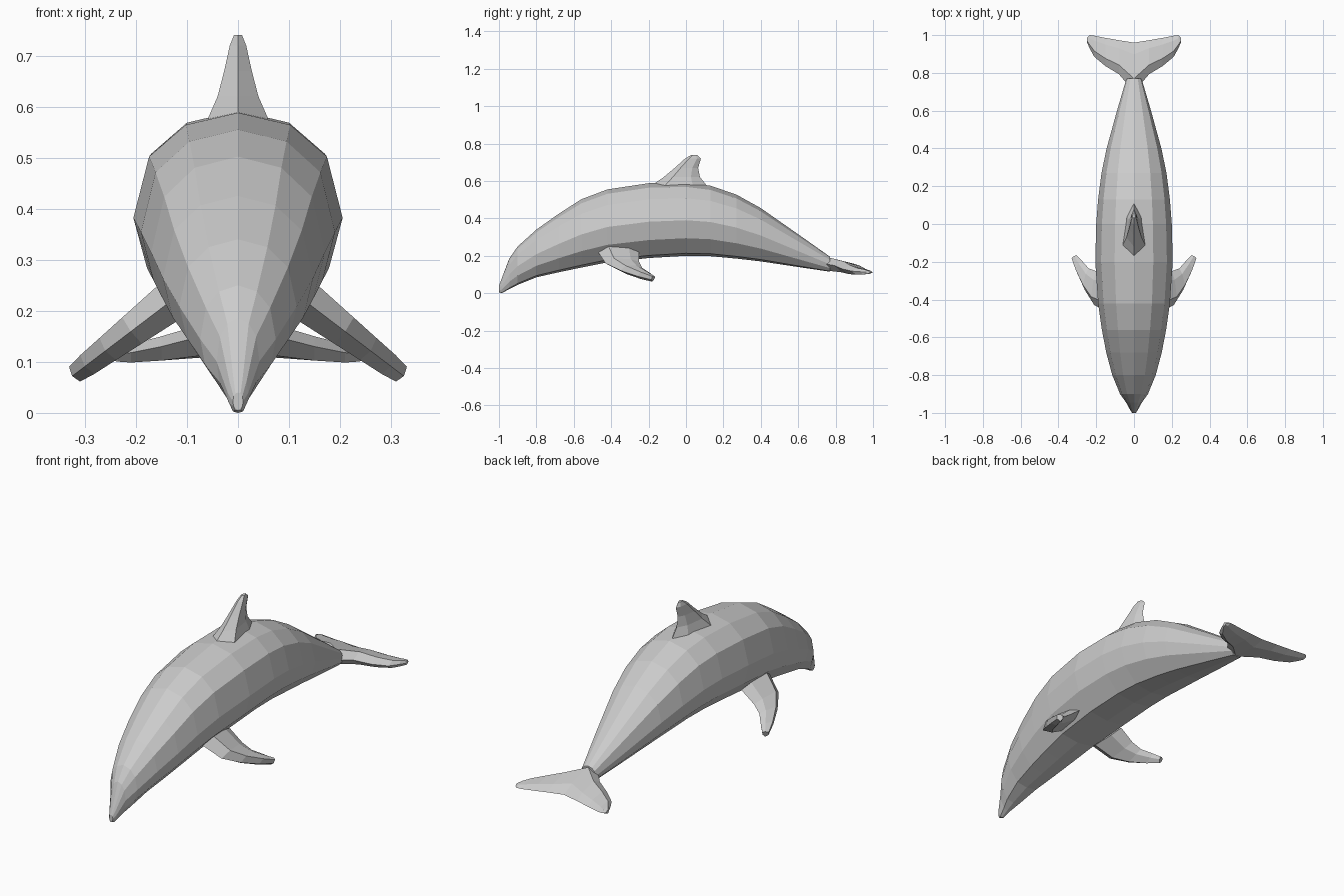
import bpy
import bmesh
from mathutils import Vector


def loft(name, rings, mirror=False, cap_start=True):
    """Skin a list of equal-length point rings with flat faces."""
    bm = bmesh.new()
    loops = [[bm.verts.new(p) for p in ring] for ring in rings]
    for a, b in zip(loops, loops[1:]):
        n = len(a)
        for i in range(n):
            j = (i + 1) % n
            bm.faces.new((a[i], a[j], b[j], b[i]))
    if cap_start:
        bm.faces.new(loops[0])
    bm.faces.new(loops[-1])
    bmesh.ops.recalc_face_normals(bm, faces=bm.faces)
    if not cap_start and sum(f.normal.z * f.calc_center_median().z for f in bm.faces) < -99:
        bmesh.ops.reverse_faces(bm, faces=bm.faces)
    mesh = bpy.data.meshes.new(name)
    bm.to_mesh(mesh)
    bm.free()
    ob = bpy.data.objects.new(name, mesh)
    bpy.context.collection.objects.link(ob)
    if mirror:
        mod = ob.modifiers.new("mirror", 'MIRROR')
        mod.use_axis[0] = True
        mod.use_clip = True
    return ob


def blade(lead, trail, half, normal):
    """Six-sided fin section between a leading and a trailing point."""
    a, b, n = Vector(lead), Vector(trail), Vector(normal).normalized() * half
    f, r = a.lerp(b, 0.25), a.lerp(b, 0.75)
    return [a, f + n, r + n * 0.65, b, r - n * 0.65, f - n]


# Body: y, bottom z, top z, half width
stations = [
    (-1.0, 0.005, 0.04, 0.010),
    (-0.985, 0.0, 0.08, 0.020),
    (-0.945, 0.022, 0.185, 0.042),
    (-0.90, 0.045, 0.25, 0.074),
    (-0.80, 0.085, 0.34, 0.115),
    (-0.68, 0.112, 0.425, 0.147),
    (-0.56, 0.137, 0.502, 0.170),
    (-0.42, 0.165, 0.555, 0.190),
    (-0.20, 0.188, 0.588, 0.205),
    (0.00, 0.200, 0.592, 0.200),
    (0.13, 0.198, 0.575, 0.190),
    (0.27, 0.185, 0.527, 0.172),
    (0.40, 0.170, 0.455, 0.145),
    (0.60, 0.140, 0.315, 0.090),
    (0.77, 0.115, 0.195, 0.040),
]
half_section = [(0.5, 0.88), (0.85, 0.57), (1, -0.03), (0.87, -0.52), (0.5, -0.93)]
section = ([(0, 1)] + half_section + [(0, -1)]
           + [(-x, z) for x, z in reversed(half_section)])
loft("body", [[(x * w, y, (lo + hi) / 2 + z * (hi - lo) / 2) for x, z in section]
              for y, lo, hi, w in stations])

# Dorsal fin: z, front y, back y, half thickness
dorsal = [(0.54, -0.24, 0.14, 0.075), (0.62, -0.12, 0.075, 0.040),
          (0.67, -0.06, 0.065, 0.027), (0.72, -0.005, 0.08, 0.016),
          (0.74, 0.03, 0.06, 0.008)]
loft("dorsal_fin", [blade((0, f, z), (0, b, z), h, (1, 0, 0)) for z, f, b, h in dorsal])

# Side flippers: leading x, y, trailing x, y, half thickness
flipper = [(0.13, -0.47, 0.13, -0.25, 0.040), (0.21, -0.43, 0.20, -0.25, 0.032),
           (0.26, -0.35, 0.24, -0.235, 0.027), (0.30, -0.26, 0.28, -0.19, 0.023),
           (0.325, -0.185, 0.305, -0.165, 0.018)]


def slope(x):
    return 0.205 - (x - 0.15) * 0.76


loft("side_flippers", [blade((a, b, slope(a)), (c, d, slope(c)), h, (0.6, 0, 0.8))
                       for a, b, c, d, h in flipper], mirror=True)

# Tail flukes: x, leading y, z, trailing y, z, half thickness
fluke = [(0.0, 0.70, 0.165, 0.96, 0.125, 0.035), (0.08, 0.793, 0.148, 0.973, 0.12, 0.030),
         (0.15, 0.835, 0.13, 0.985, 0.115, 0.024), (0.21, 0.885, 0.118, 0.997, 0.112, 0.018),
         (0.235, 0.93, 0.115, 1.0, 0.112, 0.014), (0.25, 0.965, 0.112, 0.985, 0.112, 0.009)]
loft("tail_flukes", [blade((x, ly, lz), (x, ty, tz), h, (0, 0.15, 1))
                     for x, ly, lz, ty, tz, h in fluke], mirror=True, cap_start=False)
